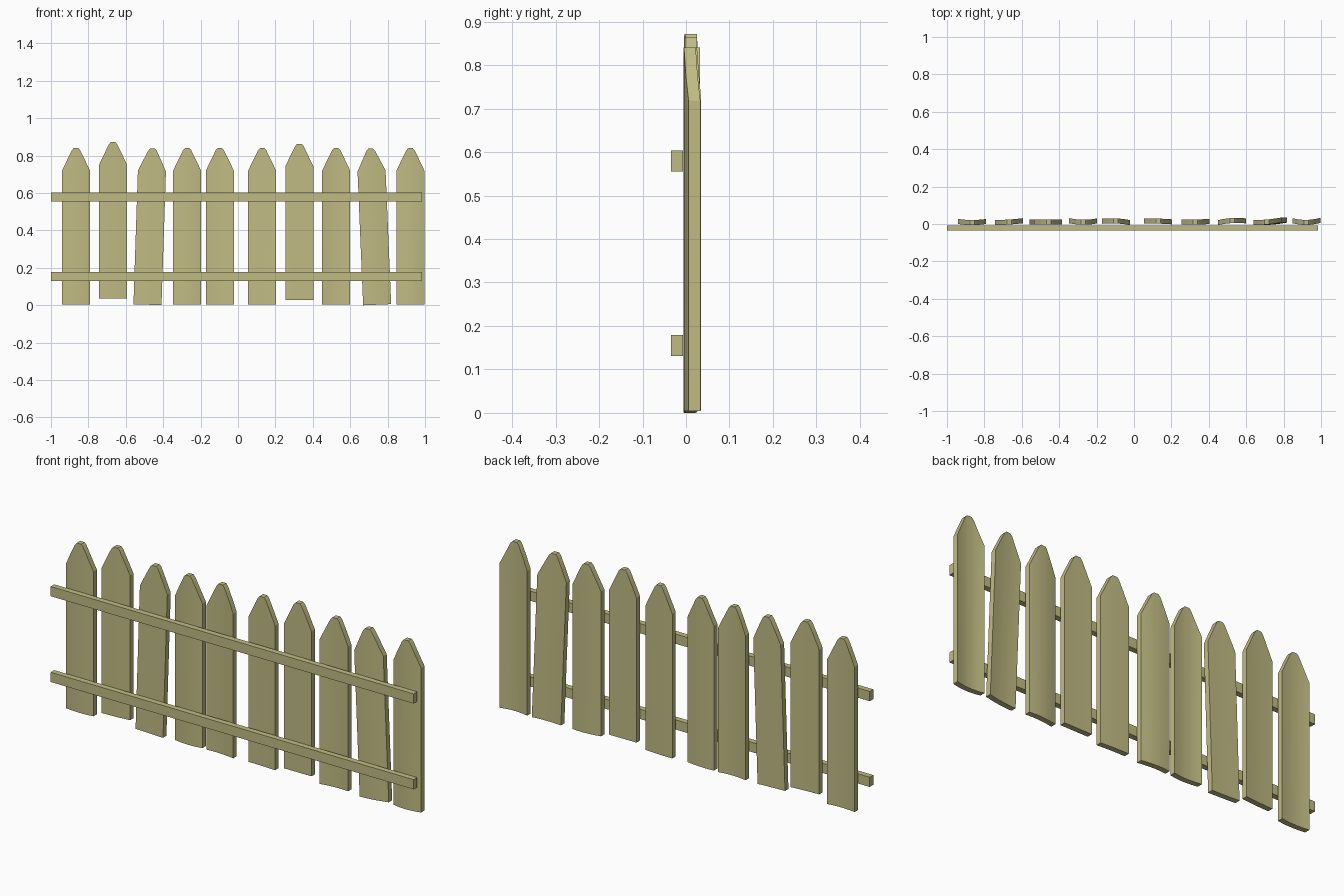
import bpy, bmesh, math

if "Cube" in bpy.data.objects:
    bpy.data.objects.remove(bpy.data.objects["Cube"])

wood = bpy.data.materials.new("weathered pale wood")
wood.diffuse_color = (0.53, 0.50, 0.23, 1)
wood.use_nodes = True
wood.node_tree.nodes["Principled BSDF"].inputs["Base Color"].default_value = wood.diffuse_color

THICK = 0.027
# half of the picket outline: distance from centre line, height of top edge
HALF = [(0.075, 0.715), (0.048, 0.772), (0.022, 0.825), (0.012, 0.836)]
OUTLINE = [(-x, z) for x, z in HALF] + [(x, z) for x, z in reversed(HALF)]


def finish(bm, name):
    bmesh.ops.recalc_face_normals(bm, faces=bm.faces[:])
    me = bpy.data.meshes.new(name)
    bm.to_mesh(me)
    bm.free()
    me.materials.append(wood)
    ob = bpy.data.objects.new(name, me)
    bpy.context.collection.objects.link(ob)
    return ob


def picket(name, cx, base, lean, left, mid, right):
    """Pointed board, slightly warped across its width (front y at left, mid, right)."""
    bm = bmesh.new()
    cols = []
    for x, top in OUTLINE:
        t = x / 0.075
        y = mid + (right - left) / 2 * t + ((left + right) / 2 - mid) * t * t
        cols.append([bm.verts.new(p) for p in (
            (x, y, 0), (x, y, top), (x, y + THICK, top), (x, y + THICK, 0))])
    for a, b in zip(cols, cols[1:]):
        for i in range(4):
            j = (i + 1) % 4
            bm.faces.new((a[i], a[j], b[j], b[i]))
    bm.faces.new(cols[0])
    bm.faces.new(cols[-1])
    ob = finish(bm, name)
    ob.location = (cx, 0, base)
    ob.rotation_euler = (0, math.radians(lean), 0)
    bpy.ops.object.select_all(action='DESELECT')
    ob.select_set(True)
    bpy.context.view_layer.objects.active = ob
    bpy.ops.object.shade_smooth_by_angle(angle=math.radians(25))


def rail(name, z0, z1):
    bm = bmesh.new()
    bmesh.ops.create_cube(bm, size=1)
    for v in bm.verts:
        v.co.x = 0.985 if v.co.x > 0 else -1.0
        v.co.y = -0.007 if v.co.y > 0 else -0.035
        v.co.z = z1 if v.co.z > 0 else z0
    finish(bm, name)


# pickets: centre x, base height, lean, warp left / middle / right
PICKETS = [
    (-0.866, 0.004, 0, 0.000, -0.006, 0.000),
    (-0.668, 0.036, 0, -0.006, -0.003, 0.004),
    (-0.484, 0.003, 1.9, -0.002, -0.003, -0.002),
    (-0.272, 0.004, 0, 0.004, -0.004, 0.003),
    (-0.097, 0.004, 0, 0.001, 0.003, -0.006),
    (0.129, 0.004, 0, 0.003, 0.002, -0.002),
    (0.328, 0.027, 0, -0.002, -0.002, -0.001),
    (0.525, 0.004, 0, -0.006, 0.005, 0.003),
    (0.744, 0.003, -2.4, -0.005, -0.003, 0.008),
    (0.922, 0.004, 0, 0.004, -0.005, 0.006),
]
for n, p in enumerate(PICKETS, 1):
    picket(f"picket_{n}", *p)

# horizontal rails on the front
rail("lower_rail", 0.131, 0.179)
rail("upper_rail", 0.555, 0.603)
